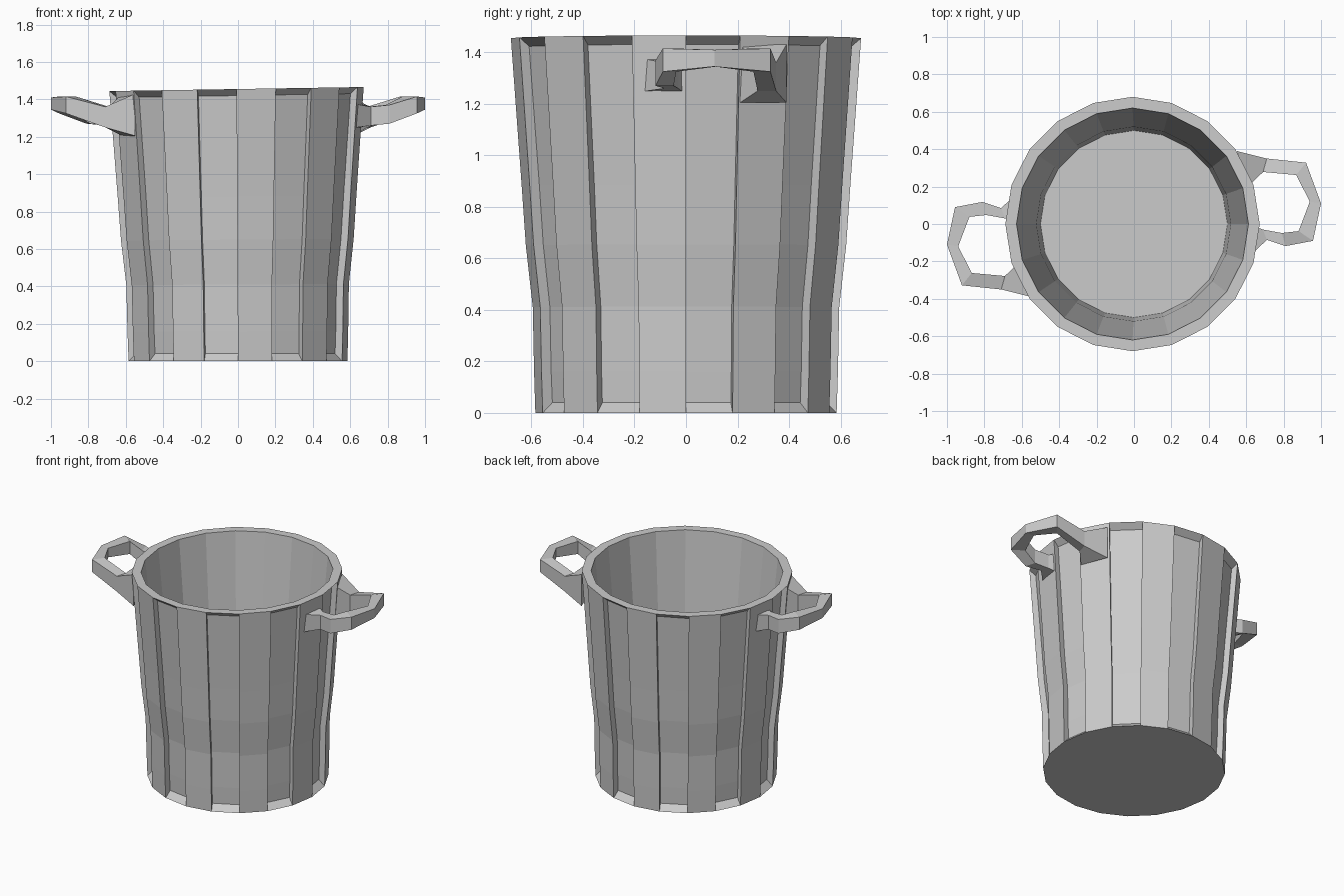
import bpy, bmesh
from math import sin, cos, pi
from mathutils import Vector

if "Cube" in bpy.data.objects:
    bpy.data.objects.remove(bpy.data.objects["Cube"], do_unlink=True)

grey = bpy.data.materials.new("plain grey")
grey.use_nodes = True
colour = (0.6, 0.6, 0.6, 1)
grey.diffuse_color = colour
grey.node_tree.nodes["Principled BSDF"].inputs["Base Color"].default_value = colour

SIDES = 20
TOP = 1.455
OUTER = [(0.585, 0), (0.59, 0.16), (0.595, 0.41), (0.622, 0.65),
         (0.638, 0.88), (0.68, TOP)]
INNER = [(0.62, TOP), (0.52, 0.41), (0.50, 0.06)]
DEPTH = 0.042


def warp(x, y, z):
    """Lean the rim slightly to one side."""
    t = z / TOP
    return Vector((x - 0.008 * t, y, z + 0.016 * x * t))


def finish(bm, name):
    bmesh.ops.recalc_face_normals(bm, faces=bm.faces)
    mesh = bpy.data.meshes.new(name)
    bm.to_mesh(mesh)
    bm.free()
    mesh.materials.append(grey)
    obj = bpy.data.objects.new(name, mesh)
    bpy.context.collection.objects.link(obj)


def make_bucket():
    bm = bmesh.new()

    def ring(r, z):
        return [bm.verts.new(warp(r * cos(2 * pi * i / SIDES),
                                  r * sin(2 * pi * i / SIDES), z))
                for i in range(SIDES)]

    outer = [ring(r, z) for r, z in OUTER]
    inner = [ring(r, z) for r, z in INNER]
    last = len(outer) - 1

    for i in range(SIDES):
        k = (i + 1) % SIDES
        left = [row[i] for row in outer]
        right = [row[k] for row in outer]
        if i % 2:
            # Raised stave
            a, b = left, right
        else:
            # Sunken stave with side walls and sloping ends
            angle = 2 * pi * (i + 0.5) / SIDES
            push = Vector((cos(angle), sin(angle), 0)) * -DEPTH

            def sink(column):
                lift = [0.04] + [0] * (last - 1) + [-0.035]
                return [bm.verts.new(v.co + push + Vector((0, 0, h)))
                        for v, h in zip(column, lift)]

            a, b = sink(left), sink(right)
            bm.faces.new((left[0], right[0], b[0], a[0]))
            bm.faces.new((left[last], right[last], b[last], a[last]))
            for j in range(last):
                bm.faces.new((left[j], a[j], a[j + 1], left[j + 1]))
                bm.faces.new((right[j], b[j], b[j + 1], right[j + 1]))
        for j in range(last):
            bm.faces.new((a[j], b[j], b[j + 1], a[j + 1]))
        # Rim and inside wall
        rows = [outer[last]] + inner
        for low, high in zip(rows, rows[1:]):
            bm.faces.new((low[i], low[k], high[k], high[i]))

    bm.faces.new(outer[0])
    bm.faces.new(inner[-1])
    finish(bm, "bucket")


# Handle sections: outside x, y, inside x, y, bottom z, top z
HANDLE = [
    (0.55, 0.39, 0.62, 0.21, 1.205, 1.43),
    (0.71, 0.35, 0.69, 0.278, 1.25, 1.36),
    (0.92, 0.328, 0.867, 0.262, 1.325, 1.415),
    (1.0, 0.11, 0.94, 0.12, 1.345, 1.41),
    (0.957, -0.09, 0.88, -0.038, 1.325, 1.415),
    (0.81, -0.118, 0.79, -0.048, 1.27, 1.37),
    (0.71, -0.085, 0.69, -0.03, 1.26, 1.36),
    (0.60, -0.19, 0.64, -0.01, 1.245, 1.38),
]


def make_handle(name, turn):
    bm = bmesh.new()
    loops = []
    for ox, oy, ix, iy, low, high in HANDLE:
        corners = [(ox, oy, low), (ox, oy, high), (ix, iy, high), (ix, iy, low)]
        loops.append([bm.verts.new((turn * x, turn * y, z)) for x, y, z in corners])
    for p, q in zip(loops, loops[1:]):
        for j in range(4):
            n = (j + 1) % 4
            bm.faces.new((p[j], p[n], q[n], q[j]))
    bm.faces.new(loops[0])
    bm.faces.new(loops[-1])
    finish(bm, name)


make_bucket()
make_handle("left_handle", 1)
make_handle("right_handle", -1)
